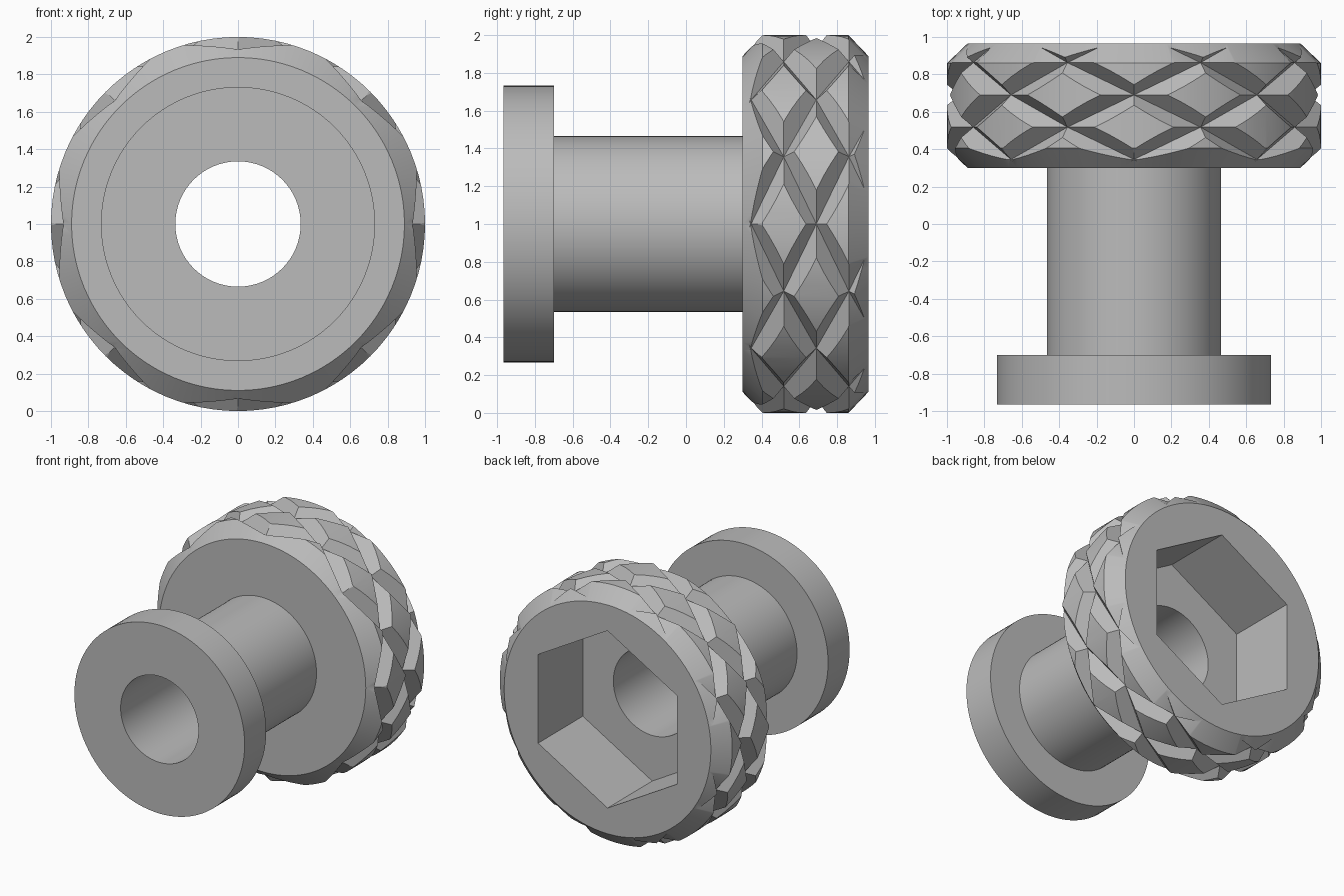
import bpy, bmesh, math

cube = bpy.data.objects.get("Cube")
if cube:
    bpy.data.objects.remove(cube, do_unlink=True)

grey = bpy.data.materials.new("plain grey")
grey.use_nodes = True
COLOUR = (0.5, 0.5, 0.5, 1)
grey.diffuse_color = COLOUR
grey.node_tree.nodes["Principled BSDF"].inputs["Base Color"].default_value = COLOUR


def polar(r, y, degrees):
    """Point around the knob's axis, which runs along y at z = 1."""
    a = math.radians(degrees)
    return (r * math.cos(a), y, 1 + r * math.sin(a))


def finish(name, bm):
    bmesh.ops.recalc_face_normals(bm, faces=bm.faces)
    mesh = bpy.data.meshes.new(name)
    bm.to_mesh(mesh)
    bm.free()
    mesh.materials.append(grey)
    obj = bpy.data.objects.new(name, mesh)
    bpy.context.collection.objects.link(obj)
    return obj


def lathe(name, profile, sides):
    """Closed (radius, y) outline turned into a ring."""
    bm = bmesh.new()
    rings = [[bm.verts.new(polar(r, y, 360 * i / sides)) for r, y in profile]
             for i in range(sides)]
    n = len(profile)
    for i in range(sides):
        a, b = rings[i], rings[(i + 1) % sides]
        for j in range(n):
            bm.faces.new((a[j], a[(j + 1) % n], b[(j + 1) % n], b[j]))
    return finish(name, bm)


def prism(name, sides, radius, y0, y1):
    bm = bmesh.new()
    ends = [[bm.verts.new(polar(radius, y, 90 + 360 * i / sides)) for i in range(sides)]
            for y in (y0, y1)]
    for e in ends:
        bm.faces.new(e)
    for i in range(sides):
        k = (i + 1) % sides
        bm.faces.new((ends[0][i], ends[0][k], ends[1][k], ends[1][i]))
    return finish(name, bm)


def knurl_barrel(name, count, mid, step, valley, peak):
    """Barrel of diamond pyramids whose valleys form the crossing grooves."""
    bm = bmesh.new()
    rows = range(-4, 4)
    turn = 360 / count
    nodes = {(j, k): bm.verts.new(polar(valley, mid + j * step, turn * (k + (j % 2) / 2)))
             for j in rows for k in range(count)}

    def node(j, k):
        return nodes[j, k % count]

    def side(j, k):
        # neighbours between node k and node k + 1 of the row below
        return k + (0 if j % 2 else 1)

    # one pyramid per diamond
    for j in rows[1:-1]:
        for k in range(count):
            apex = bm.verts.new(polar(peak, mid + j * step, turn * (k + ((j + 1) % 2) / 2)))
            left = k - (j % 2)
            ring = [node(j - 1, k), node(j, left + 1), node(j + 1, k), node(j, left)]
            for i in range(4):
                bm.faces.new((ring[i], ring[(i + 1) % 4], apex))
    # zigzag rims and end caps
    for rim, inner, cap_y in ((rows[0], rows[1], -1.3), (rows[-1], rows[-2], 1.4)):
        cap = [bm.verts.new(polar(valley, cap_y, turn * (k + (rim % 2) / 2)))
               for k in range(count)]
        bm.faces.new(cap)
        for k in range(count):
            between = k + (1 if rim % 2 else 0)
            bm.faces.new((node(rim, k), node(rim, k + 1), node(inner, between)))
            bm.faces.new((node(rim, k), node(rim, k + 1), cap[(k + 1) % count], cap[k]))
    return finish(name, bm)


def cut(obj, cutter, operation):
    cutter.hide_render = True
    mod = obj.modifiers.new(cutter.name, "BOOLEAN")
    mod.operation = operation
    mod.solver = "EXACT"
    mod.object = cutter
    bpy.ops.object.select_all(action="DESELECT")
    obj.select_set(True)
    bpy.context.view_layer.objects.active = obj
    bpy.ops.object.modifier_apply(modifier=mod.name)
    bpy.data.objects.remove(cutter, do_unlink=True)


# Flange, shaft and chamfered knob turned as one bored body
BORE, FLANGE, SHAFT, RIM = 0.335, 0.733, 0.466, 0.89
FRONT, BACK = -0.965, 0.965
knob = lathe("knurled_knob", [
    (BORE, FRONT), (FLANGE, FRONT), (FLANGE, -0.7), (SHAFT, -0.7), (SHAFT, 0.3),
    (RIM, 0.3), (1, 0.405), (1, 0.86), (RIM, BACK), (BORE, BACK)], 96)

# Diamond knurling around the grip
cut(knob, knurl_barrel("knurl_barrel", 8, 0.69, 0.1725, 0.93, 1.15), "INTERSECT")

# Hexagonal nut pocket in the back
cut(knob, prism("hex_pocket", 6, 0.69, 0.415, 1.2), "DIFFERENCE")

bpy.ops.object.shade_smooth_by_angle(angle=math.radians(20))
